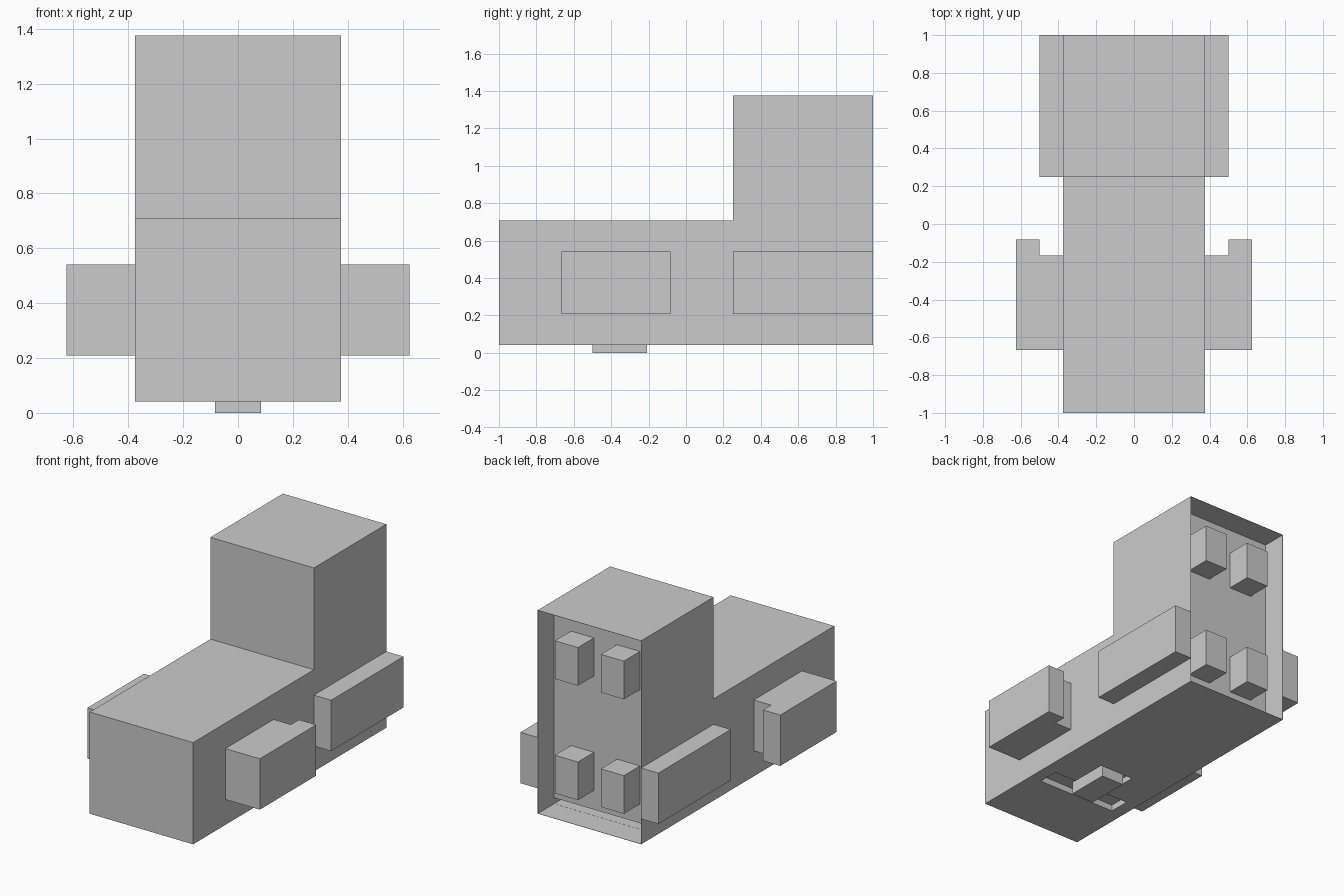
import bpy, bmesh

if "Cube" in bpy.data.objects:
    bpy.data.objects.remove(bpy.data.objects["Cube"])

U = 1 / 24  # base module of the model


def add_mesh(name, bm):
    bmesh.ops.recalc_face_normals(bm, faces=bm.faces)
    mesh = bpy.data.meshes.new(name)
    bm.to_mesh(mesh)
    bm.free()
    obj = bpy.data.objects.new(name, mesh)
    bpy.context.collection.objects.link(obj)
    return obj


def prism(points, offset):
    """Closed profile extruded along an offset vector."""
    bm = bmesh.new()
    face = bm.faces.new([bm.verts.new(p) for p in points])
    ext = bmesh.ops.extrude_face_region(bm, geom=[face])
    verts = [g for g in ext["geom"] if isinstance(g, bmesh.types.BMVert)]
    bmesh.ops.translate(bm, verts=verts, vec=offset)
    bmesh.ops.recalc_face_normals(bm, faces=bm.faces)
    return bm


def box(name, x, y, z):
    pts = [(x[0], y[0], z[0]), (x[1], y[0], z[0]), (x[1], y[1], z[0]), (x[0], y[1], z[0])]
    return add_mesh(name, prism(pts, (0, 0, z[1] - z[0])))


# L-shaped body with a hollow back
profile = [(-24, 1), (24, 1), (24, 33), (6, 33), (6, 17), (-24, 17)]
bm = prism([(-9 * U, y * U, z * U) for y, z in profile], (18 * U, 0, 0))
back = max(bm.faces, key=lambda f: f.calc_center_median().y)
bmesh.ops.inset_region(bm, faces=[back], thickness=0.002)
ext = bmesh.ops.extrude_face_region(bm, geom=[back])
verts = [g for g in ext["geom"] if isinstance(g, bmesh.types.BMVert)]
bmesh.ops.translate(bm, verts=verts, vec=(0, -4 * U, 0))
if back.is_valid:
    bmesh.ops.delete(bm, geom=[back], context="FACES_ONLY")
body = add_mesh("body", bm)

# Slot under the back panel and recesses in the underside
cutters = [
    box("panel_gap_cutter", (-0.373, 0.373), (0.74, 0.85), (0.0437, 0.083)),
    box("base_slot_cutter", (-0.29, 0.29), (-0.56, -0.42), (0, 0.083)),
    box("base_notch_cutter", (-0.125, 0.125), (-0.45, -0.17), (0, 0.082)),
]
for cutter in cutters:
    mod = body.modifiers.new("cut", "BOOLEAN")
    mod.operation = "DIFFERENCE"
    mod.solver = "EXACT"
    mod.object = cutter
    cutter.hide_render = True
    cutter.hide_viewport = True

# Small block under the base
box("base_block", (-2 * U, 2 * U), (-12 * U, -5 * U), (0, 0.09))

for side, s in (("left", -1), ("right", 1)):
    # Stepped front side block
    step = [(9, -16), (15, -16), (15, -2), (12, -2), (12, -4), (9, -4)]
    add_mesh(f"front_side_block_{side}",
             prism([(s * x * U, y * U, 5 * U) for x, y in step], (0, 0, 8 * U)))
    # Rear side rail
    box(f"rear_side_rail_{side}", (s * 9 * U, s * 12 * U), (6 * U, 24 * U), (5 * U, 13 * U))
    # Pegs in the hollow back
    for level, z in (("lower", 5), ("upper", 23)):
        box(f"{level}_peg_{side}", (s * 2 * U, s * 6 * U), (20 * U, 24 * U),
            (z * U, (z + 6) * U))
